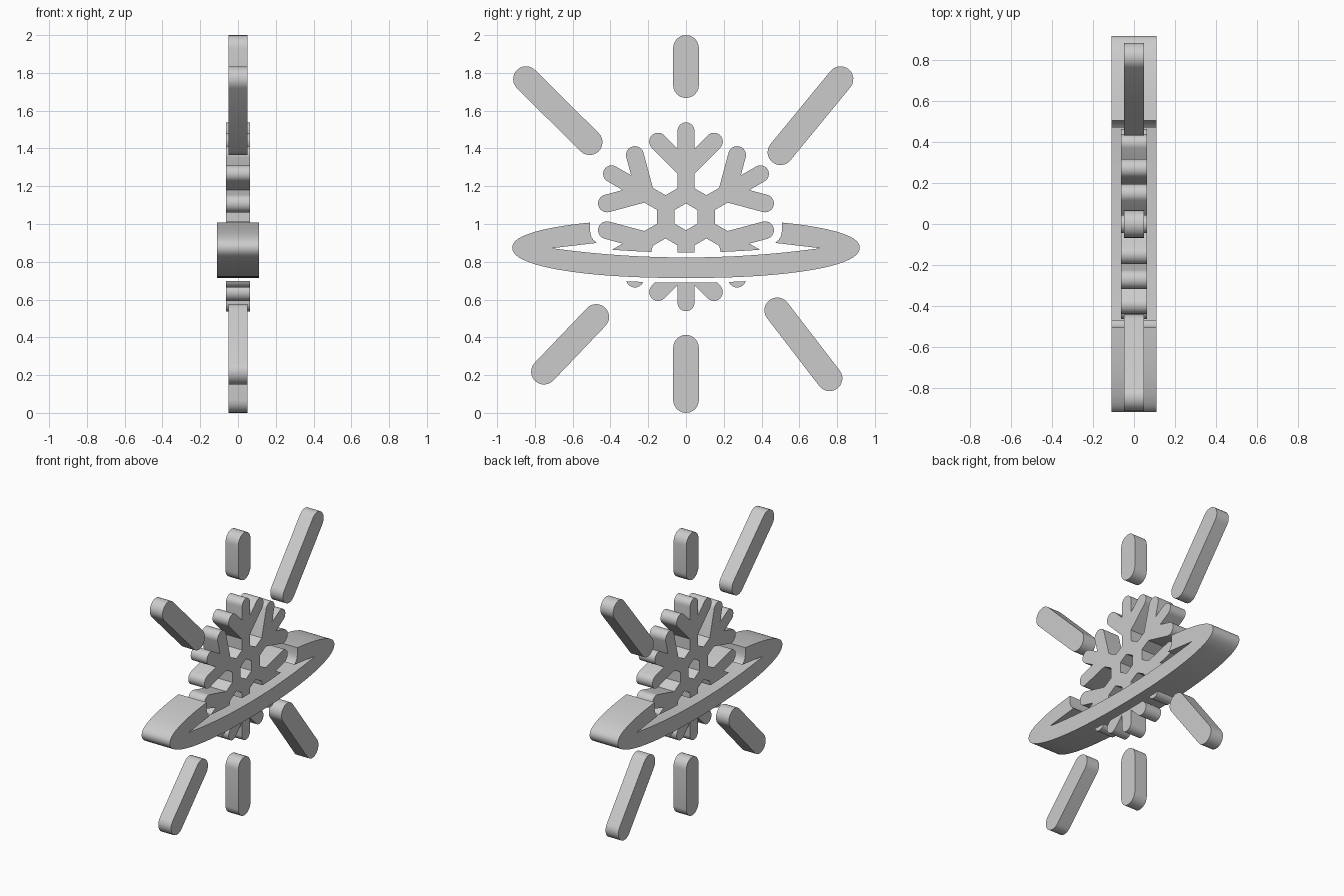
import bpy, bmesh
from math import sin, cos, pi, radians
from mathutils import Vector, Matrix

if "Cube" in bpy.data.objects:
    bpy.data.objects.remove(bpy.data.objects["Cube"])


def prism(name, pts, half):
    """Extrude a (y, z) outline along x, from -half to +half."""
    bm = bmesh.new()
    face = bm.faces.new([bm.verts.new((-half, y, z)) for y, z in pts])
    top = bmesh.ops.extrude_face_region(bm, geom=[face])["geom"]
    bmesh.ops.translate(bm, vec=(2 * half, 0, 0),
                        verts=[v for v in top if isinstance(v, bmesh.types.BMVert)])
    bmesh.ops.recalc_face_normals(bm, faces=bm.faces)
    mesh = bpy.data.meshes.new(name)
    bm.to_mesh(mesh)
    bm.free()
    ob = bpy.data.objects.new(name, mesh)
    bpy.context.collection.objects.link(ob)
    return ob


def select(ob):
    bpy.ops.object.select_all(action="DESELECT")
    ob.select_set(True)
    bpy.context.view_layer.objects.active = ob


def smooth(ob):
    select(ob)
    bpy.ops.object.shade_smooth_by_angle(angle=radians(30))


def cut(ob, cutter):
    cutter.hide_render = True
    mod = ob.modifiers.new("cut", "BOOLEAN")
    mod.operation, mod.solver, mod.object = "DIFFERENCE", "EXACT", cutter
    select(ob)
    bpy.ops.object.modifier_apply(modifier=mod.name)
    bpy.data.objects.remove(cutter)


def arc(cy, cz, r, a0, a1, n=12):
    return [(cy + r * cos(radians(a0 + (a1 - a0) * i / n)),
             cz + r * sin(radians(a0 + (a1 - a0) * i / n))) for i in range(n + 1)]


# Rays: round-ended bars given by their two end centres
RAY_R = 0.068
rays = {
    "ray_top": ((0, 1.735), (0, 1.932)),
    "ray_bottom": ((0, 0.068), (0, 0.345)),
    "ray_upper_left": ((-0.51, 1.433), (-0.847, 1.767)),
    "ray_upper_right": ((0.50, 1.38), (0.818, 1.767)),
    "ray_lower_left": ((-0.475, 0.508), (-0.752, 0.218)),
    "ray_lower_right": ((0.483, 0.543), (0.76, 0.183)),
}
for name, (a, b) in rays.items():
    d = Vector(b) - Vector(a)
    ang = Vector((1, 0)).angle_signed(d) * -180 / pi
    smooth(prism(name, arc(*b, RAY_R, ang - 90, ang + 90)
                 + arc(*a, RAY_R, ang + 90, ang + 270), 0.05))


# Tilted ring: curves shared by the ring and the gap around it
RING_Z = 0.875


def outer(y, b):
    return RING_Z + b * max(0, 1 - (abs(y) / 0.92) ** 2.2) ** (1 / 2.2)


def inner(y):
    return 0.823 + 0.049 * (y / 0.71) ** 2


ys = [0.92 * sin(pi / 2 * i / 24) for i in range(25)]
bottom = [(y, outer(y, -0.161)) for y in ys]
top = [(y, outer(y, 0.153)) for y in reversed(ys[:-1]) if y > 0.53]
notch = [(0.507, outer(0.507, 0.153)), (0.507, 0.957), (0.502, 0.935),
         (0.491, 0.916), (0.472, 0.90)]
hollow = [(0.71 * i / 16, inner(0.71 * i / 16)) for i in range(16, -1, -1)]
half = bottom + top + notch + hollow
left = [(-y, z) for y, z in reversed(half) if y > 0]
smooth(prism("ring", half + left, 0.11))

# Snowflake: half an arm, mirrored, then turned six times
W, BR, C = 0.045, 0.047, 0.25
off = BR * 2 ** 0.5
half_arm = [(-W, 0.151), (-W, C - off + W)]
half_arm += arc(-0.148, C + 0.148, BR, 225, 45)
half_arm += [(-W, C + off + W)] + arc(0, 0.50 - W, W, 180, 90, 6)
arm = half_arm + [(-y, z) for y, z in reversed(half_arm[:-1])]
FLAKE_Z = 1.038
outline = []
for k in range(6):
    rot = Matrix.Rotation(-k * pi / 3, 2)
    outline += [tuple(rot @ Vector(p) + Vector((0, FLAKE_Z))) for p in arm]
flake = prism("snowflake", outline, 0.063)

# Six-sided hole in the middle, and the gap where the ring passes in front
cut(flake, prism("hole_cutter", arc(0, FLAKE_Z, 0.071, 90, 390, 5), 0.2))
gap_y = [-0.65 + 1.3 * i / 26 for i in range(27)]
gap = [(y, outer(y, -0.161) - 0.024) for y in gap_y]
gap += [(y, inner(y) + 0.026) for y in reversed(gap_y)]
cut(flake, prism("gap_cutter", gap, 0.2))
smooth(flake)
